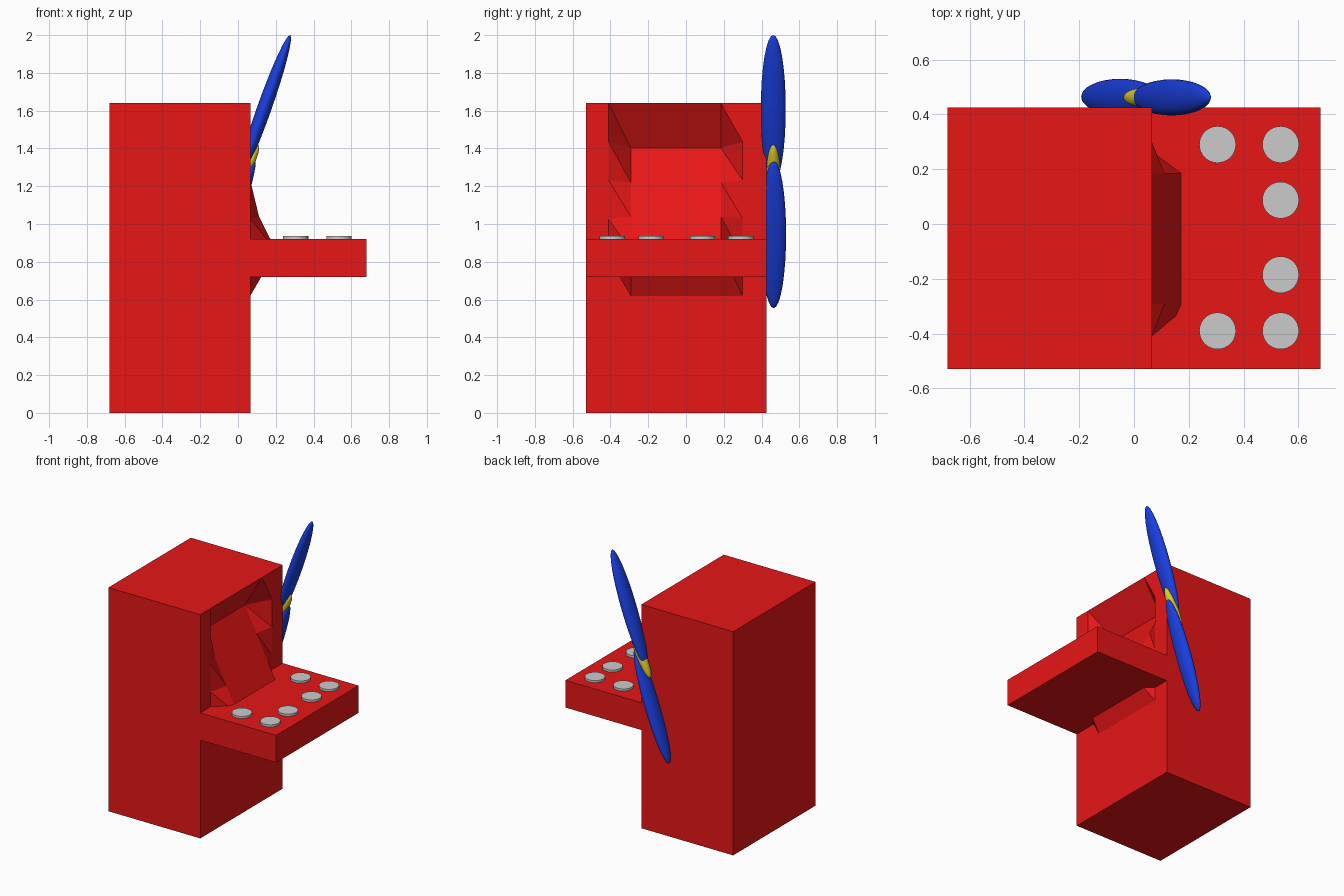
import bpy, bmesh, math
from mathutils import Vector, Matrix

if "Cube" in bpy.data.objects:
    bpy.data.objects.remove(bpy.data.objects["Cube"])


def material(name, rgb):
    m = bpy.data.materials.new(name)
    m.diffuse_color = (*rgb, 1)
    m.use_nodes = True
    m.node_tree.nodes["Principled BSDF"].inputs["Base Color"].default_value = m.diffuse_color
    return m


red = material("red_paint", (0.8, 0.008, 0.008))
blue = material("blue_paint", (0.01, 0.05, 0.75))
yellow = material("yellow_paint", (0.75, 0.6, 0.02))

X0, XF, X1 = -0.68, 0.065, 0.68      # back, cabinet face, shelf edge
Y0, Y1, H = -0.53, 0.425, 1.64


def finish(bm, name, mat):
    bmesh.ops.recalc_face_normals(bm, faces=bm.faces)
    mesh = bpy.data.meshes.new(name)
    bm.to_mesh(mesh)
    bm.free()
    ob = bpy.data.objects.new(name, mesh)
    bpy.context.collection.objects.link(ob)
    if mat:
        mesh.materials.append(mat)
    return ob


# Cabinet: box whose front carries a panel grid with its middle tilted
bm = bmesh.new()
ya, yb, za, zb = -0.41, 0.30, 0.62, H - 0.001
cols = [ya, -0.292, 0.185, yb]
rows = [za + (zb - za) * j / 5 for j in range(6)]
pivot = Vector((XF, 0, (za + zb) / 2))
tilt = Matrix.Rotation(math.radians(27), 3, 'Y')
grid = []
for j, z in enumerate(rows):
    line = []
    for i, y in enumerate(cols):
        p = Vector((XF, y, z))
        if 0 < i < 3 and 0 < j < 5:
            p = pivot + tilt.inverted() @ (p - pivot)
            p.y = y
        line.append(bm.verts.new(p))
    grid.append(line)
for j in range(5):
    for i in range(3):
        a, b = grid[j][i], grid[j][i + 1]
        c, d = grid[j + 1][i + 1], grid[j + 1][i]
        bm.faces.new((a, b, d))
        bm.faces.new((b, c, d))

# Outer box corners, front frame and remaining sides
ring = [(Y0, 0), (Y1, 0), (Y1, H), (Y0, H)]
front = [bm.verts.new((XF, y, z)) for y, z in ring]
back = [bm.verts.new((X0, y, z)) for y, z in ring]
borders = [grid[0], [r[-1] for r in grid], grid[-1][::-1], [r[0] for r in grid][::-1]]
for k in range(4):
    n = (k + 1) % 4
    bm.faces.new([front[k], front[n]] + borders[k][::-1])
    bm.faces.new((front[k], back[k], back[n], front[n]))
bm.faces.new(back)
# the panel bottom leans out, the top leans in
cabinet = finish(bm, "cabinet", red)

# Control shelf
bm = bmesh.new()
bmesh.ops.create_cube(bm, size=1, matrix=Matrix.Translation(
    ((XF + X1) / 2, (Y0 + Y1) / 2, 0.82)) @ Matrix.Diagonal((X1 - XF, Y1 - Y0, 0.20, 1)))
finish(bm, "control_shelf", red)

# Buttons
spots = [(0.305, 0.29), (0.535, 0.29), (0.535, 0.087),
         (0.535, -0.185), (0.535, -0.39), (0.305, -0.39)]
for n, (x, y) in enumerate(spots):
    bm = bmesh.new()
    bmesh.ops.create_cone(bm, cap_ends=True, segments=32, radius1=0.067, radius2=0.067,
                          depth=0.03, matrix=Matrix.Translation((x, y, 0.921)))
    finish(bm, f"button_{n + 1}", None)


# Side paddle: two blades and a small hub between them
def ellipsoid(name, centre, radii, angle, mat):
    bm = bmesh.new()
    bmesh.ops.create_uvsphere(bm, u_segments=32, v_segments=16, radius=1, matrix=Matrix.Translation(centre)
                              @ Matrix.Rotation(math.radians(angle), 4, 'Y')
                              @ Matrix.Diagonal((*radii, 1)))
    ob = finish(bm, name, mat)
    ob.data.shade_smooth()


ellipsoid("upper_blade", (0.138, 0.462, 1.61), (0.038, 0.066, 0.414), 19.5, blue)
ellipsoid("lower_blade", (-0.05, 0.464, 0.945), (0.038, 0.066, 0.414), 19.5, blue)
ellipsoid("blade_hub", (0.037, 0.462, 1.28), (0.03, 0.035, 0.155), 27, yellow)
